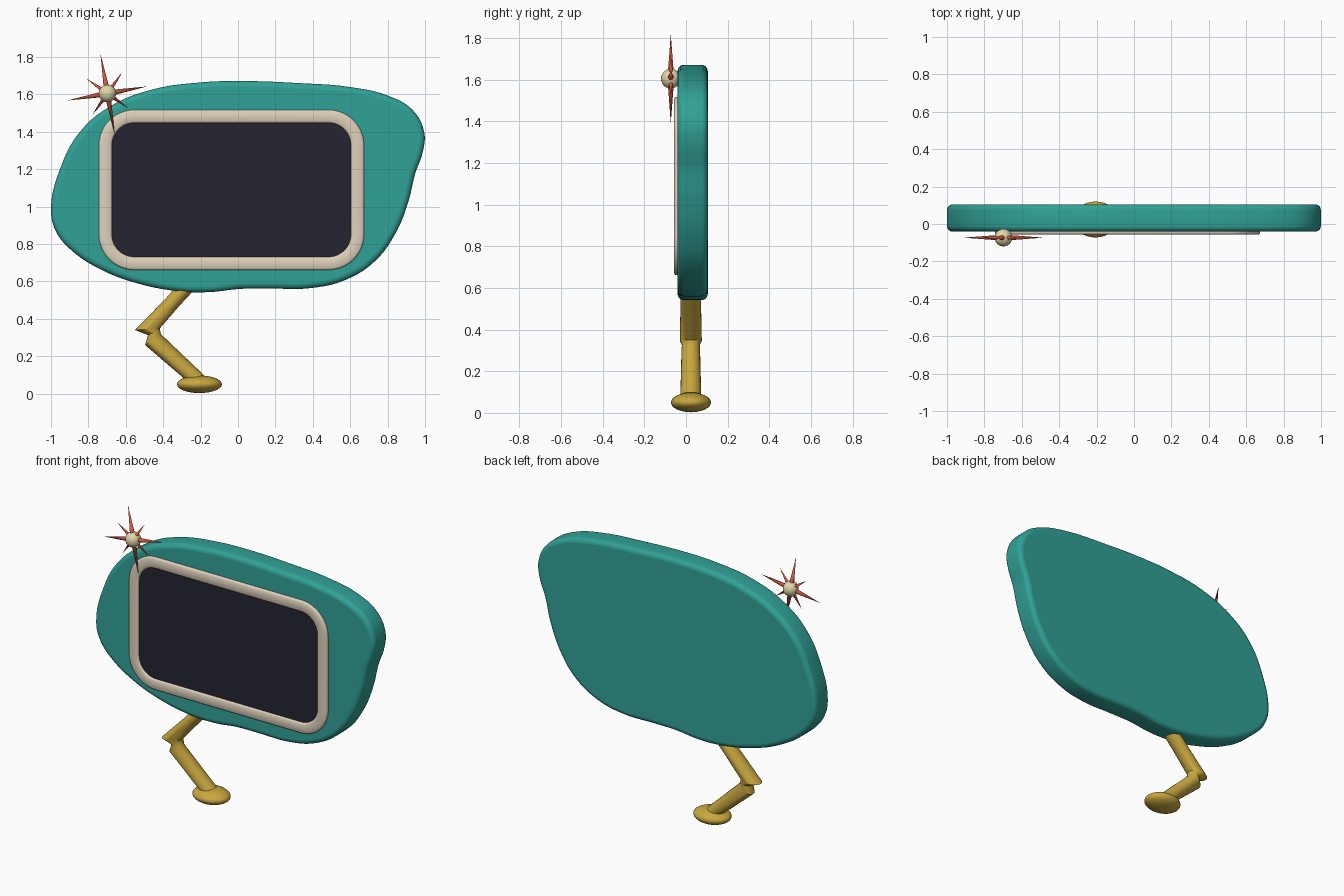
import bpy, bmesh
from math import sin, cos, pi, radians
from mathutils import Vector, Matrix

if "Cube" in bpy.data.objects:
    bpy.data.objects.remove(bpy.data.objects["Cube"])


def paint(ob, name, rgb):
    mat = bpy.data.materials.get(name) or bpy.data.materials.new(name)
    mat.diffuse_color = (*rgb, 1)
    mat.use_nodes = True
    mat.node_tree.nodes["Principled BSDF"].inputs["Base Color"].default_value = mat.diffuse_color
    ob.data.materials.append(mat)


def smooth(ob, angle=35):
    bpy.ops.object.select_all(action='DESELECT')
    bpy.context.view_layer.objects.active = ob
    ob.select_set(True)
    bpy.ops.object.shade_smooth_by_angle(angle=radians(angle))


def loft(name, rings, caps=True, loop=False):
    """Skin a list of equal-length point rings."""
    bm = bmesh.new()
    vs = [[bm.verts.new(p) for p in r] for r in rings]
    n = len(vs[0])
    pairs = list(zip(vs, vs[1:])) + ([(vs[-1], vs[0])] if loop else [])
    for a, b in pairs:
        for i in range(n):
            j = (i + 1) % n
            bm.faces.new((a[i], a[j], b[j], b[i]))
    if caps and not loop:
        bm.faces.new(vs[0])
        bm.faces.new(vs[-1])
    bmesh.ops.recalc_face_normals(bm, faces=bm.faces)
    me = bpy.data.meshes.new(name)
    bm.to_mesh(me)
    bm.free()
    ob = bpy.data.objects.new(name, me)
    bpy.context.collection.objects.link(ob)
    return ob


def rounded_rect(inset, y, steps=12):
    w, h, r = 0.709 - inset, 0.428 - inset, 0.19 - inset
    pts = []
    for k, (sx, sz) in enumerate(((1, 1), (-1, 1), (-1, -1), (1, -1))):
        for i in range(steps + 1):
            a = (k + i / steps) * pi / 2
            pts.append((-0.035 + sx * (w - r) + r * cos(a), y,
                        1.089 + sz * (h - r) + r * sin(a)))
    return pts


# body: rounded slab from a free-form outline
outline = [(-1.0, .98), (-.952, 1.20), (-.845, 1.40), (-.685, 1.535), (-.47, 1.623),
           (-.2, 1.664), (.04, 1.671), (.33, 1.66), (.6, 1.639), (.81, 1.59),
           (.935, 1.515), (.995, 1.40), (.99, 1.30), (.947, 1.174), (.909, 1.02),
           (.84, .853), (.733, .709), (.572, .607), (.385, .564), (.17, .562),
           (.01, .560), (-.15, .543), (-.31, .547), (-.524, .586), (-.738, .666),
           (-.898, .773), (-.975, .87)]
cu = bpy.data.curves.new("body", 'CURVE')
cu.dimensions, cu.fill_mode = '2D', 'BOTH'
cu.resolution_u, cu.bevel_resolution = 5, 4
cu.bevel_depth, cu.offset, cu.extrude = 0.03, -0.03, 0.0425
sp = cu.splines.new('BEZIER')
sp.bezier_points.add(len(outline) - 1)
sp.use_cyclic_u = True
for bp, (x, z) in zip(sp.bezier_points, outline):
    bp.co = (x, z, 0)
    bp.handle_left_type = bp.handle_right_type = 'AUTO'
body = bpy.data.objects.new("body", cu)
bpy.context.collection.objects.link(body)
body.matrix_world = Matrix.Translation((0, 0.032, 0)) @ Matrix.Rotation(pi / 2, 4, 'X')
bpy.context.view_layer.objects.active = body
body.select_set(True)
bpy.ops.object.convert(target='MESH')
body = bpy.context.view_layer.objects.active
paint(body, "teal", (.03, .36, .31))
smooth(body)

# screen frame with softened edges, and the dark screen inside it
profile = [(0, -.03), (0, -.047), (.003, -.053), (.01, -.057),
           (.06, -.057), (.067, -.053), (.07, -.047), (.07, -.03)]
frame = loft("screen_frame", [rounded_rect(d, y) for d, y in profile], loop=True)
paint(frame, "cream", (.74, .64, .50))
smooth(frame)
screen = loft("screen", [rounded_rect(.068, -.03), rounded_rect(.068, -.046)])
paint(screen, "dark_glass", (.017, .018, .03))
smooth(screen)

# bent leg: sections given by left and right edge points plus depth radius
sections = [((-.257, .655), (-.160, .634), .050), ((-.39, .505), (-.31, .473), .050),
            ((-.551, .340), (-.417, .350), .053), ((-.481, .313), (-.417, .340), .043),
            ((-.497, .260), (-.412, .318), .045), ((-.278, .072), (-.182, .099), .050)]
rings = []
for (lx, lz), (rx, rz), ry in sections:
    rings.append([((lx + rx) / 2 + (rx - lx) / 2 * cos(t), .023 + ry * sin(t),
                   (lz + rz) / 2 + (rz - lz) / 2 * cos(t))
                  for t in (2 * pi * i / 24 for i in range(24))])
leg = loft("leg", rings)
paint(leg, "mustard", (.58, .39, .05))
smooth(leg)

# foot
bpy.ops.mesh.primitive_uv_sphere_add(segments=32, ring_count=16, location=(-.206, .024, .05))
foot = bpy.context.object
foot.name = "foot"
foot.scale = (.12, .096, .047)
paint(foot, "mustard", (.58, .39, .05))
smooth(foot, 60)

# starburst: ball with alternating long and short spikes
centre = Vector((-.698, -.073, 1.605))
bpy.ops.mesh.primitive_uv_sphere_add(segments=24, ring_count=14, radius=.047, location=centre)
ball = bpy.context.object
ball.name = "star_ball"
paint(ball, "pale_yellow", (.75, .68, .40))
smooth(ball, 60)
for i in range(8):
    a = radians(10 + 45 * i)
    length, r = (.216, .017) if i % 2 == 0 else (.138, .014)
    d = Vector((cos(a), 0, sin(a)))
    bpy.ops.mesh.primitive_cone_add(vertices=10, radius1=r, radius2=0, depth=length,
                                    location=centre + d * length / 2,
                                    rotation=d.to_track_quat('Z', 'Y').to_euler())
    spike = bpy.context.object
    spike.name = f"star_spike_{i + 1}"
    paint(spike, "coral", (.64, .10, .05))
    smooth(spike, 50)
